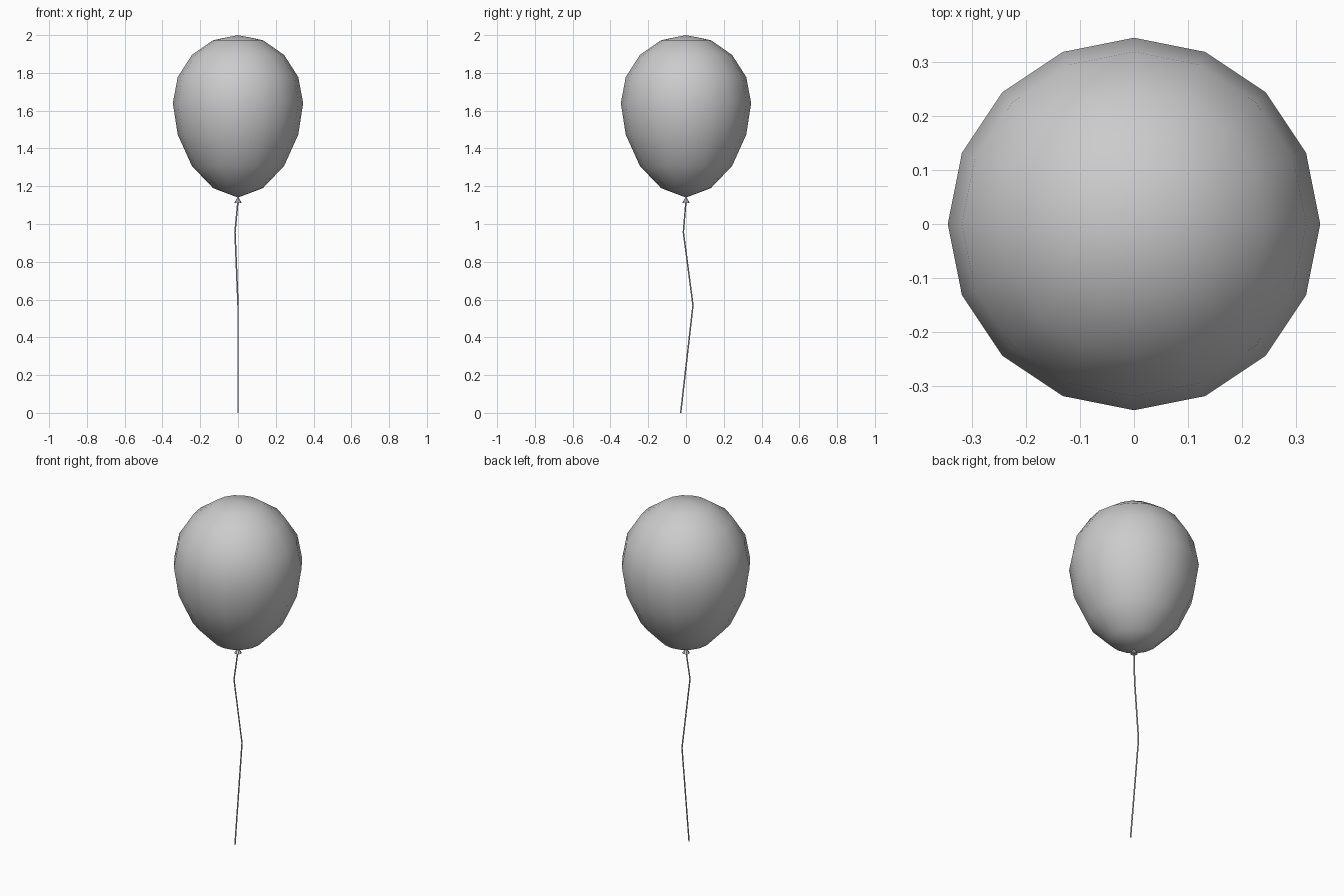
import bpy, bmesh
from mathutils import Vector, Matrix
from math import cos, sin, pi

if "Cube" in bpy.data.objects:
    bpy.data.objects.remove(bpy.data.objects["Cube"])


def lathe(name, profile, sides):
    """Revolve (radius, z) points around z; zero radius makes a pole."""
    bm = bmesh.new()
    rings = []
    for r, z in profile:
        if r == 0:
            rings.append([bm.verts.new((0, 0, z))] * sides)
        else:
            rings.append([bm.verts.new((r * cos(2 * pi * i / sides),
                                        r * sin(2 * pi * i / sides), z))
                          for i in range(sides)])
    for low, high in zip(rings, rings[1:]):
        for i in range(sides):
            j = (i + 1) % sides
            quad = [low[i], low[j], high[j], high[i]]
            bm.faces.new(list(dict.fromkeys(quad)))
    bmesh.ops.recalc_face_normals(bm, faces=bm.faces)
    mesh = bpy.data.meshes.new(name)
    bm.to_mesh(mesh)
    bm.free()
    obj = bpy.data.objects.new(name, mesh)
    bpy.context.collection.objects.link(obj)
    return obj


# Balloon: smooth-shaded sphere with a stretched lower half
balloon = lathe("balloon", [
    (0, 1.14), (0.132, 1.19), (0.244, 1.307), (0.319, 1.473), (0.345, 1.64),
    (0.319, 1.778), (0.244, 1.895), (0.132, 1.973), (0, 2.0)], 16)
balloon.data.shade_smooth()

# Knot: little cone hanging under the balloon
knot = lathe("knot", [(0, 1.112), (0.02, 1.112), (0, 1.145)], 8)

# String: thin kinked tube
path = [(0, 0, 1.125), (-0.016, -0.014, 0.957), (0, 0.037, 0.57), (0, -0.028, 0)]
curve = bpy.data.curves.new("string", 'CURVE')
curve.dimensions = '3D'
curve.bevel_depth = 0.004
curve.bevel_resolution = 1
curve.use_fill_caps = True
spline = curve.splines.new('POLY')
spline.points.add(len(path) - 1)
for point, co in zip(spline.points, path):
    point.co = (*co, 1)
string = bpy.data.objects.new("string", curve)
bpy.context.collection.objects.link(string)
